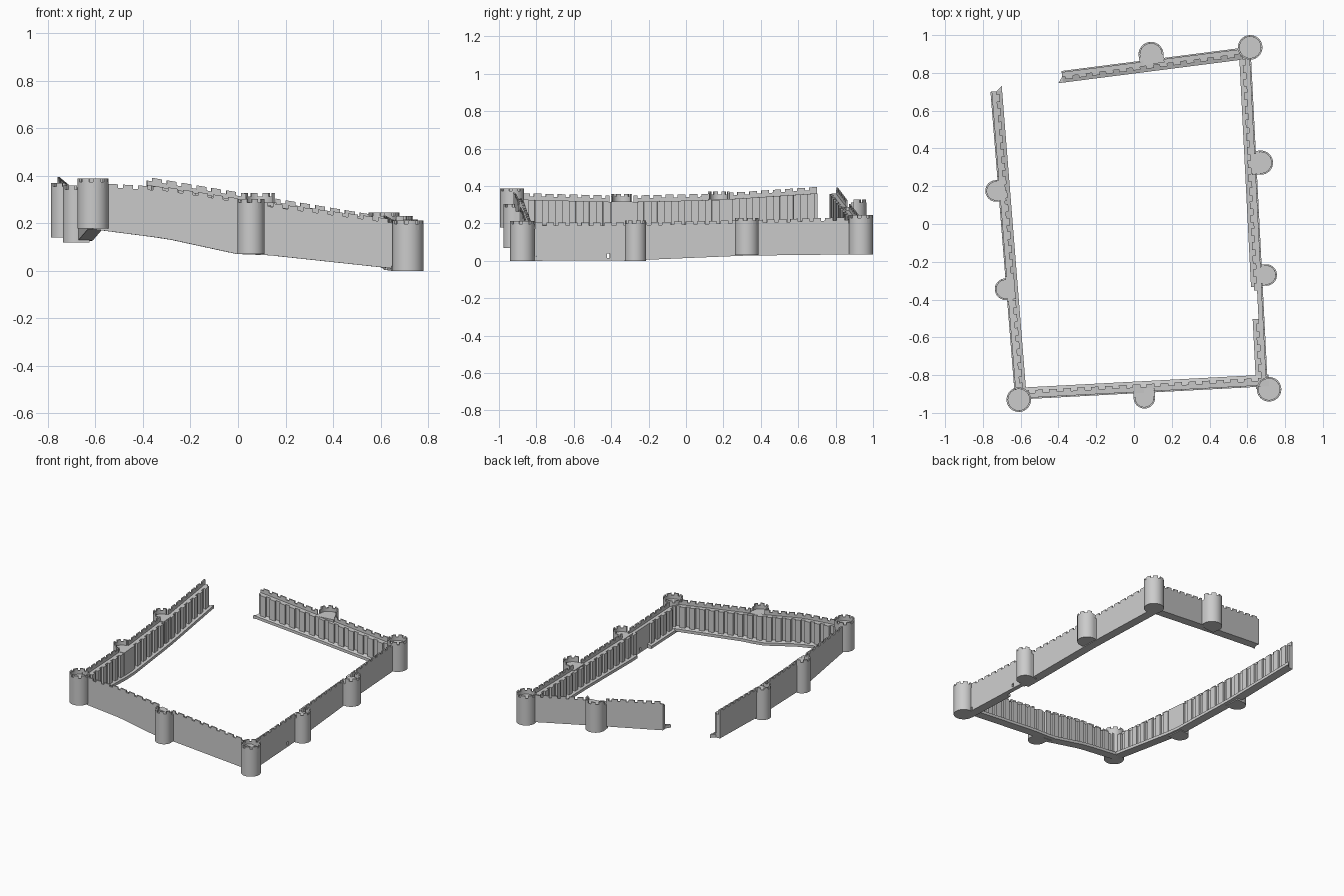
import bpy, bmesh, math
from mathutils import Vector

if "Cube" in bpy.data.objects:
    bpy.data.objects.remove(bpy.data.objects["Cube"])

MERLON, PARAPET = 0.015, 0.034     # merlon height, walkway depth below merlon tops
THICK = 0.009                      # parapet thickness


def finish(name, bm, smooth=False):
    bmesh.ops.recalc_face_normals(bm, faces=bm.faces)
    me = bpy.data.meshes.new(name)
    bm.to_mesh(me)
    bm.free()
    ob = bpy.data.objects.new(name, me)
    bpy.context.collection.objects.link(ob)
    if smooth:
        bpy.ops.object.select_all(action='DESELECT')
        ob.select_set(True)
        bpy.context.view_layer.objects.active = ob
        bpy.ops.object.shade_smooth_by_angle(angle=math.radians(30))
    return ob


def loft(bm, sections):
    """Skin matching cross-sections and cap both ends."""
    rings = [[bm.verts.new(p) for p in s] for s in sections]
    n = len(rings[0])
    for a, b in zip(rings, rings[1:]):
        for i in range(n):
            j = (i + 1) % n
            bm.faces.new((a[i], a[j], b[j], b[i]))
    bm.faces.new(rings[0])
    bm.faces.new(rings[-1][::-1])


# corner towers: x, y, radius, base, top
CORNERS = [("southwest_tower", -0.61, -0.93, 0.065, 0.178, 0.388),
           ("southeast_tower", 0.715, -0.875, 0.065, 0.0, 0.212),
           ("northeast_tower", 0.615, 0.935, 0.065, 0.035, 0.245)]
# wall towers: x, y, radius, base, top, outward angle in degrees
HALVES = [("south_wall_tower", 0.055, -0.92, 0.057, 0.07, 0.303, -87),
          ("east_wall_tower_low", 0.70, -0.27, 0.057, 0.0, 0.215, 2.5),
          ("east_wall_tower_high", 0.672, 0.325, 0.064, 0.032, 0.23, 2.5),
          ("north_wall_tower", 0.09, 0.898, 0.066, 0.11, 0.328, 97),
          ("west_wall_tower_north", -0.73, 0.175, 0.057, 0.14, 0.37, 184.5),
          ("west_wall_tower_south", -0.68, -0.345, 0.057, 0.12, 0.358, 184.5)]
TOWERS = [(Vector(t[1:3]), t[3]) for t in CORNERS + HALVES]


class Wall:
    """Straight outer line with ground and top heights given along it."""
    def __init__(self, a, b, knots):
        self.a, self.dir = Vector(a), Vector(b) - Vector(a)
        self.len = self.dir.length
        d = self.dir.normalized()
        self.inw = Vector((-d.y, d.x))
        self.knots = knots

    def height(self, t, k):
        for p, q in zip(self.knots, self.knots[1:]):
            if t <= q[0] or q is self.knots[-1]:
                return p[k] + (q[k] - p[k]) * (t - p[0]) / (q[0] - p[0])

    def xy(self, t, d):
        return self.a + self.dir * t + self.inw * d

    def strip(self, bm, t0, t1, profile, steps=1):
        """Sweep (depth, which height 1=base 2=top, offset) corners along the wall."""
        secs = []
        for i in range(steps + 1):
            t = t0 + (t1 - t0) * i / steps
            secs.append([(*self.xy(t, d), self.height(t, k) + o) for d, k, o in profile])
        loft(bm, secs)

    def in_tower(self, t):
        return any((self.xy(t, THICK / 2) - c).length < r for c, r in TOWERS)


def box(d0, d1, lo, hi):
    return [(d0, *lo), (d1, *lo), (d1, *hi), (d0, *hi)]


def build_wall(name, w, free=None, gap=None):
    # main curtain with walkway on top
    bm = bmesh.new()
    w.strip(bm, 0, 1, box(0, 0.031, (1, 0), (2, -PARAPET)), 24)
    body = finish(name + "_curtain", bm)
    # parapet with merlons, interrupted at the towers
    bm = bmesh.new()
    n = round(w.len / 0.063)
    for i in range(n):
        for s0, s1, drop in ((0, 0.33, 0), (0.33, 0.66, 0), (0.66, 1, MERLON)):
            t0, t1 = (i + s0) / n, (i + s1) / n
            if not w.in_tower((t0 + t1) / 2):
                w.strip(bm, t0, t1, box(0, THICK, (2, -PARAPET - 0.002), (2, -drop)))
    finish(name + "_parapet", bm)
    # inner buttresses
    bm = bmesh.new()
    n = round(w.len / 0.073)
    for i in range(n):
        t0, t1 = (i + 0.22) / n, (i + 0.78) / n
        if gap and gap[0] < (t0 + t1) / 2 < gap[1]:
            continue
        w.strip(bm, t0, t1, box(0.029, 0.046, (1, 0.004), (2, -PARAPET)))
    finish(name + "_buttresses", bm)
    # inner footing, projecting past the broken end of the wall
    foot = [(0.029, 1, 0), (0.062, 1, 0), (0.062, 1, 0.02), (0.029, 1, 0.03)]
    bm = bmesh.new()
    spans = [(0, gap[0]), (gap[1], 1)] if gap else [(0, 1)]
    for s in spans:
        w.strip(bm, s[0], s[1], foot, 16)
    if free is not None:
        e = 0.025 / w.len * (1 if free else -1)
        secs = [[(*w.xy(free + e * f * (0 if d < 0.05 else 1), d), w.height(free, k) + o)
                 for d, k, o in foot] for f in (0, 1)]
        tri = [(0.031, 1), (0.062, 1), (0.062, 2)]
        pts = [w.xy(free + (e if k == 2 else 0), d) for d, k in tri]
        z = w.height(free, 1)
        loft(bm, [[(*p, z) for p in pts], [(*p, z + 0.022) for p in pts]])
    finish(name + "_footing", bm)
    return body


south = Wall((-0.61, -0.929), (0.715, -0.859),
             [(0, .175, .37), (.234, .135, .352), (.46, .07, .305), (.55, .067, .287), (1, .003, .208)])
east = Wall((0.709, -0.87), (0.617, 0.93),
            [(0, 0, .205), (.33, .003, .205), (.66, .028, .217), (1, .035, .235)])
north = Wall((0.615, 0.938), (-0.384, 0.81),
             [(0, .035, .228), (.525, .118, .315), (1, .19, .395)])
west = Wall((-0.76, 0.70), (-0.632, -0.90),
            [(0, .19, .395), (.33, .145, .36), (.65, .123, .348), (1, .175, .362)])
build_wall("south_wall", south)
east_body = build_wall("east_wall", east, gap=(0.205, 0.30))
build_wall("north_wall", north, free=1)
build_wall("west_wall", west, free=0)

# small postern cut through the east wall
bm = bmesh.new()
east.strip(bm, 0.249, 0.257, box(-0.02, 0.06, (1, 0.012), (1, 0.036)))
cutter = finish("postern_cutter", bm)
cutter.hide_render = True
cutter.hide_set(True)
mod = east_body.modifiers.new("postern", 'BOOLEAN')
mod.operation, mod.object, mod.solver = 'DIFFERENCE', cutter, 'EXACT'


def tower(name, x, y, r, z0, z1, out=None):
    """Round tower, or D-shaped against the wall when an outward angle is given."""
    c = Vector((x, y))
    full = out is None
    mid = math.radians(0 if full else out)
    half = math.pi if full else math.radians(98)
    n = 48 if full else 28
    angs = [mid - half + 2 * half * i / n for i in range(n + 1)]
    dirs = [Vector((math.cos(a), math.sin(a))) for a in angs]
    floor = z1 - PARAPET - 0.006
    # solid drum
    outline = [c + d * r for d in (dirs[:-1] if full else dirs)]
    if not full:
        back = Vector((math.cos(mid), math.sin(mid))) * -0.042
        outline += [outline[-1] + back, outline[0] + back]
    bm = bmesh.new()
    loft(bm, [[(*p, z) for p in outline] for z in (z0, floor)])
    finish(name, bm, True)
    # crenellated rim
    bm = bmesh.new()
    group = 6 if full else 7
    for i in range(0, n, group):
        for j0, j1, drop in ((i, i + 4, 0), (i + 4, i + group, MERLON)):
            secs = []
            for d in dirs[j0:min(j1, n) + 1]:
                o, q = c + d * r, c + d * (r - THICK)
                secs.append([(*o, floor - 0.001), (*q, floor - 0.001),
                             (*q, z1 - drop), (*o, z1 - drop)])
            if len(secs) > 1:
                loft(bm, secs)
    finish(name + "_rim", bm, True)


for t in CORNERS + HALVES:
    tower(*t)
